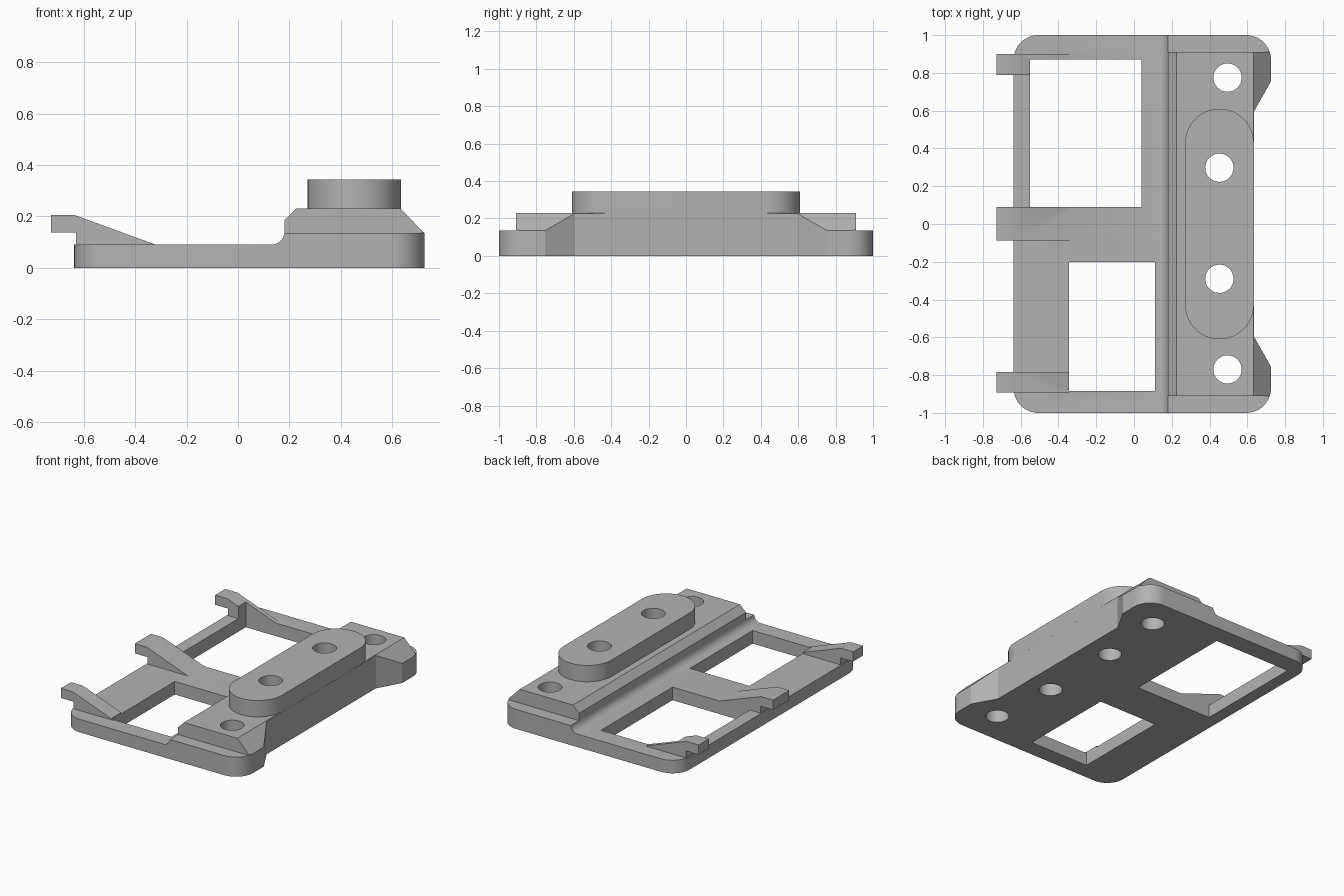
import bpy, bmesh, math
from mathutils import Vector

if "Cube" in bpy.data.objects:
    bpy.data.objects.remove(bpy.data.objects["Cube"])

grey = bpy.data.materials.new("plain_grey")
grey.diffuse_color = (0.45, 0.45, 0.45, 1)
grey.use_nodes = True
grey.node_tree.nodes["Principled BSDF"].inputs["Base Color"].default_value = grey.diffuse_color


def prism(name, pts, lo, hi, axis="z"):
    """Extrude a closed outline: (x, y) along z, or (x, z) along y."""
    place = (lambda p, t: (p[0], p[1], t)) if axis == "z" else (lambda p, t: (p[0], t, p[1]))
    bm = bmesh.new()
    a = [bm.verts.new(place(p, lo)) for p in pts]
    b = [bm.verts.new(place(p, hi)) for p in pts]
    bm.faces.new(a)
    bm.faces.new(b)
    for i in range(len(pts)):
        j = (i + 1) % len(pts)
        bm.faces.new((a[i], a[j], b[j], b[i]))
    bmesh.ops.recalc_face_normals(bm, faces=bm.faces)
    me = bpy.data.meshes.new(name)
    bm.to_mesh(me)
    bm.free()
    me.materials.append(grey)
    ob = bpy.data.objects.new(name, me)
    bpy.context.collection.objects.link(ob)
    return ob


def arc(cx, cy, r, start, end, n=12):
    return [(cx + r * math.cos(math.radians(start + (end - start) * i / n)),
             cy + r * math.sin(math.radians(start + (end - start) * i / n))) for i in range(n + 1)]


def rect(x0, x1, y0, y1):
    return [(x0, y0), (x1, y0), (x1, y1), (x0, y1)]


def combine(target, tool, op):
    """Apply a boolean and remove the tool object."""
    m = target.modifiers.new("bool", "BOOLEAN")
    m.operation, m.solver, m.object = op, "EXACT", tool
    bpy.context.view_layer.objects.active = target
    bpy.ops.object.modifier_apply(modifier=m.name)
    bpy.data.objects.remove(tool, do_unlink=True)


# Thin plate with a fillet rising to the thick strip
fillet = arc(0.13, 0.14, 0.05, -90, 0, 8)
frame = prism("mounting_frame",
              [(-0.8, 0), (0.8, 0), (0.8, 0.135), (0.18, 0.135)] + fillet[-2::-1] + [(-0.8, 0.09)],
              -1.1, 1.1, "y")

# Raised chamfered block
combine(frame, prism("raised_block", [(0.18, 0.05), (0.725, 0.05), (0.725, 0.135), (0.632, 0.23),
                                      (0.225, 0.23), (0.18, 0.185)], -0.91, 0.91, "y"), "UNION")

# Rounded plan outline with a waist on the right
r = 0.13
outline = (arc(-0.637 + r, -1 + r, r, 180, 270) + arc(0.725 - r, -1 + r, r, 270, 360)
           + [(0.725, -0.755), (0.635, -0.595), (0.635, 0.595), (0.725, 0.755)]
           + arc(0.725 - r, 1 - r, r, 0, 90) + arc(-0.637 + r, 1 - r, r, 90, 180))
combine(frame, prism("plan_outline", outline, -0.1, 0.5), "INTERSECT")

# Long round-ended boss
boss = arc(0.4525, 0.428, 0.182, 0, 180, 24) + arc(0.4525, -0.428, 0.182, 180, 360, 24)
combine(frame, prism("boss", boss, 0.18, 0.343), "UNION")

# Hooked arms on the left edge
for y0, y1 in ((0.79, 0.90), (-0.087, 0.09), (-0.893, -0.783)):
    combine(frame, prism("hook_arm", [(-0.727, 0.138), (-0.727, 0.205), (-0.635, 0.205), (-0.32, 0.09),
                                      (-0.32, 0.05), (-0.63, 0.05), (-0.63, 0.138)], y0, y1, "y"), "UNION")

# Two windows through the plate
for x0, x1, y0, y1 in ((-0.55, 0.04, 0.09, 0.87), (-0.343, 0.11, -0.883, -0.2)):
    combine(frame, prism("window", rect(x0, x1, y0, y1), -0.1, 0.5), "DIFFERENCE")

# Four screw holes
for x, y in ((0.495, 0.775), (0.452, 0.298), (0.452, -0.29), (0.495, -0.77)):
    combine(frame, prism("screw_hole", arc(x, y, 0.075, 0, 360, 32)[:-1], -0.1, 0.5), "DIFFERENCE")

bpy.ops.object.select_all(action="DESELECT")
frame.select_set(True)
bpy.context.view_layer.objects.active = frame
bpy.ops.object.shade_smooth_by_angle(angle=math.radians(25))
